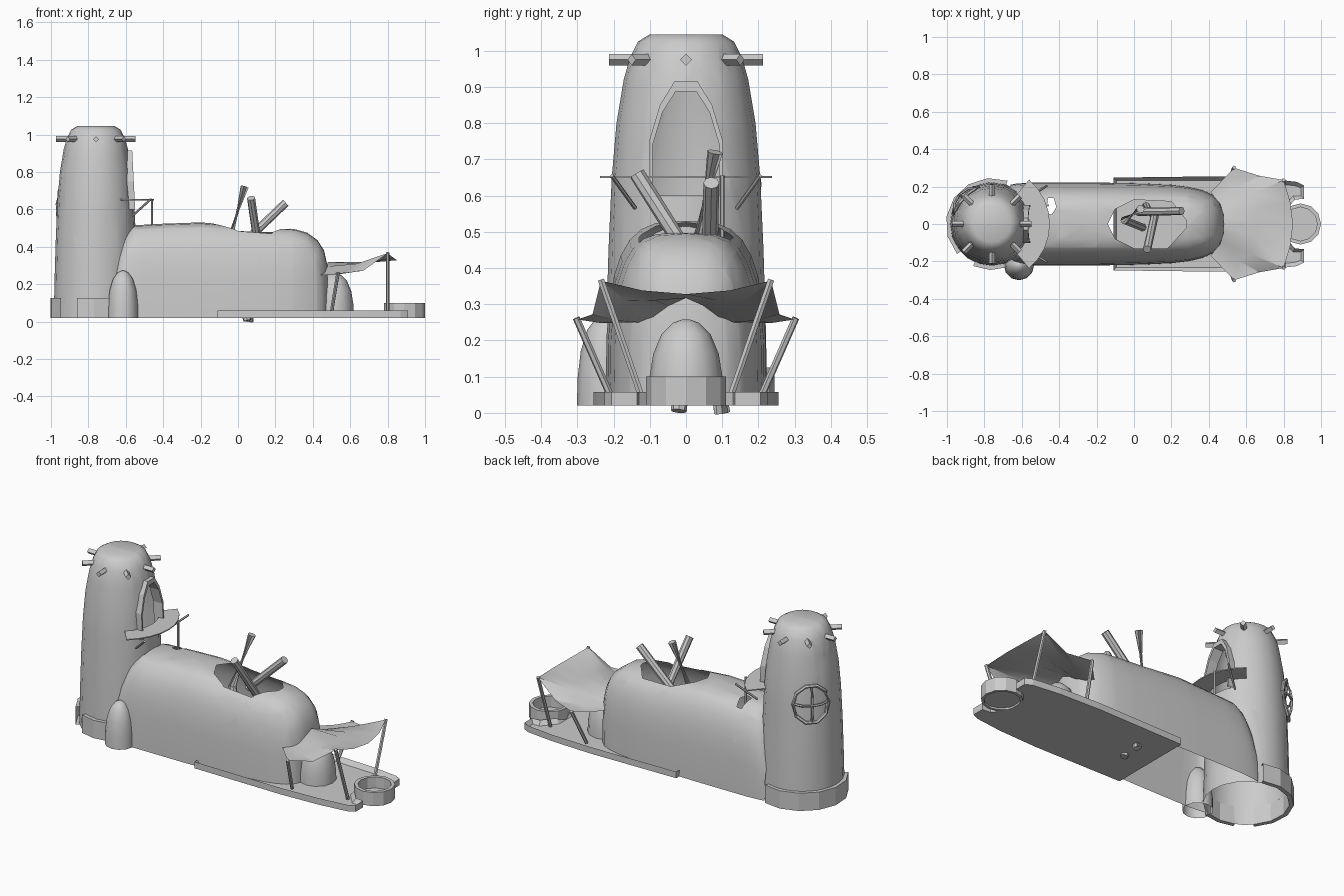
import bpy, bmesh
from math import sin, cos, pi, radians
from mathutils import Vector

if "Cube" in bpy.data.objects:
    bpy.data.objects.remove(bpy.data.objects["Cube"])

TX = -0.76  # tower centre


def make(name, bm, smooth=True, normals=True):
    if normals:
        bmesh.ops.recalc_face_normals(bm, faces=bm.faces)
    me = bpy.data.meshes.new(name)
    bm.to_mesh(me)
    bm.free()
    ob = bpy.data.objects.new(name, me)
    bpy.context.collection.objects.link(ob)
    bpy.ops.object.select_all(action='DESELECT')
    ob.select_set(True)
    bpy.context.view_layer.objects.active = ob
    if smooth:
        bpy.ops.object.shade_smooth_by_angle(angle=radians(35))
    return ob


def loft(rings, closed=True):
    bm = bmesh.new()
    vs = [[bm.verts.new(p) for p in r] for r in rings]
    for a, b in zip(vs, vs[1:]):
        n = len(a)
        for i in range(n if closed else n - 1):
            j = (i + 1) % n
            bm.faces.new((a[i], a[j], b[j], b[i]))
    return bm, vs


def lathe(profile, cx, cy, n):
    return loft([[(cx + r * cos(2 * pi * i / n), cy + r * sin(2 * pi * i / n), z)
                  for i in range(n)] for r, z in profile])


def prism(name, pts, depth, smooth=False):
    bm = bmesh.new()
    f = bm.faces.new([bm.verts.new(p) for p in pts])
    out = bmesh.ops.extrude_face_region(bm, geom=[f])['geom']
    bmesh.ops.translate(bm, vec=depth, verts=[v for v in out if isinstance(v, bmesh.types.BMVert)])
    return make(name, bm, smooth)


def tube(name, pts, r, sides=6, cyclic=False):
    # swept polygon along a short path
    pts = [Vector(p) for p in pts]
    n, rings = len(pts), []
    for i, p in enumerate(pts):
        a = pts[i - 1] if i or cyclic else p
        b = pts[(i + 1) % n] if i < n - 1 or cyclic else p
        t = (b - a).normalized()
        u = t.cross(Vector((0, 0, 1)) if abs(t.z) < 0.95 else Vector((1, 0, 0))).normalized()
        w = t.cross(u)
        rings.append([p + r * (cos(2 * pi * k / sides) * u + sin(2 * pi * k / sides) * w)
                      for k in range(sides)])
    if cyclic:
        rings.append(rings[0])
    bm, vs = loft(rings)
    if not cyclic:
        bm.faces.new(vs[0])
        bm.faces.new(vs[-1])
    return make(name, bm)


def cut(bm, poly, axis, inside):
    # slice a convex polygon opening through a shell
    for a, b in zip(poly, poly[1:] + poly[:1]):
        no = (Vector(b) - Vector(a)).cross(axis)
        bmesh.ops.bisect_plane(bm, geom=bm.verts[:] + bm.edges[:] + bm.faces[:],
                               plane_co=a, plane_no=no, dist=1e-5)
    sides = list(zip(poly, poly[1:] + poly[:1]))
    gone = []
    for f in bm.faces:
        c = f.calc_center_median()
        s = [(c - Vector(a)).dot((Vector(b) - Vector(a)).cross(axis)) for a, b in sides]
        if inside(c) and (max(s) < 0 or min(s) > 0):
            gone.append(f)
    bmesh.ops.delete(bm, geom=gone, context='FACES')


# Tower with doorway
bm, vs = lathe([(.225, .02), (.22, .25), (.214, .45), (.205, .65), (.192, .8), (.172, .92),
                (.155, .98), (.133, 1.025), (.1, 1.045)], TX, 0, 20)
bm.faces.new(vs[-1])
half = [(.092, .6), (.092, .74), (.065, .83), (.028, .888)]
door = [(0, y, z) for y, z in half] + [(0, -y, z) for y, z in reversed(half)]
cut(bm, door, Vector((1, 0, 0)), lambda c: c.x > TX)
make("tower", bm)

# Door frame
outer = [(.102, .6), (.102, .75), (.072, .85), (.032, .915)]
full = lambda h: h + [(-y, z) for y, z in reversed(h)]
lean = lambda z: .05 * (z - .6)
rows = []
for h, x in ((half, -.61), (outer, -.61), (outer, -.55), (half, -.55), (half, -.61)):
    rows.append([(x - lean(z), y, z) for y, z in full(h)])
bm, vs = loft(rows, False)
make("door_frame", bm, False)

# Roof pegs
for i in range(8):
    a = i * pi / 4
    tube("roof_peg", [(TX + r * cos(a), r * sin(a), .975) for r in (.12, .212)], .016, 4)

# Tower base band, in two pieces
for a0, a1, n in ((70, 221, 6), (246, 290, 2)):
    angs = [radians(a0 + (a1 - a0) * i / n) for i in range(n + 1)]
    prof = ((.222, .02), (.246, .02), (.246, .125), (.222, .125), (.222, .02))
    bm, vs = loft([[(TX + r * cos(a), r * sin(a), z) for a in angs] for r, z in prof], False)
    make("base_band", bm, False)

# Round window on the tower's rear side
def on_tower(u, v, off):
    a = radians(138) + u / .21
    r = .209 - .05 * v + off
    return (TX + r * cos(a), r * sin(a), .63 + v)

tube("window_rim", [on_tower(.1 * cos(k * pi / 5), .11 * sin(k * pi / 5), .004) for k in range(10)],
     .01, 6, True)
steps = [-1, -.5, 0, .5, 1]
tube("window_bar_upright", [on_tower(0, .11 * s, .025 * (1 - s * s)) for s in steps], .007)
tube("window_bar_across", [on_tower(.1 * s, 0, .025 * (1 - s * s)) for s in steps], .007)

# Balcony, braces and ladder pole
angs = [radians(-50 + 12.5 * i) for i in range(9)]
ring = lambda r, o: [(TX + r * cos(a), r * sin(a), .648) for a in angs[::o]]
prism("balcony", ring(.31, 1) + ring(.2, -1), (0, 0, .006))
for s in (-1, 1):
    tube("balcony_brace", [(-.465, s * .205, .655), (-.565, s * .14, .565)], .006)
tube("ladder_pole", [(-.46, .1, .655), (-.46, .1, .47)], .006)

# Long hall, open below, with smoke hole and hatch
stations = [(-.66, .21, .3), (-.635, .215, .41), (-.6, .218, .48), (-.55, .222, .515), (-.4, .222, .523),
            (-.2, .222, .53), (.05, .217, .51), (.2, .21, .502), (.3, .198, .495), (.37, .18, .475),
            (.425, .155, .435), (.46, .12, .38), (.478, .075, .3)]
rings = []
for x, w, h in stations:
    row = []
    for k in range(17):
        t = pi * k / 16
        c, s = cos(t), sin(t)
        row.append((x, w * (1 if c > 0 else -1) * abs(c) ** .6, .02 + (h - .02) * max(s, 0) ** .6))
    rings.append(row)
bm, vs = loft(rings, False)
bm.faces.new(vs[-1])
up = Vector((0, 0, 1))
cut(bm, [(x, y, 0) for x, y in ((-.14, 0), (-.1, -.08), (0, -.13), (.18, -.13), (.28, -.02),
                                (.28, .02), (.2, .12), (0, .13), (-.1, .08))], up, lambda c: c.z > .3)
cut(bm, [(x, y, 0) for x, y in ((-.47, .06), (-.44, .05), (-.415, .09), (-.43, .14), (-.46, .14))],
    up, lambda c: c.z > .3)
make("hall", bm)

# Logs in the smoke hole
tube("log_tall", [(.035, .08, .72), (-.05, .02, .42), (.05, -.02, .005)], .022, 8)
tube("log_front", [(.07, -.135, .66), (.11, .04, .38), (.06, .1, 0)], .022, 8)
tube("log_side", [(.255, .07, .635), (.02, .065, .41)], .022, 8)

# Rounded pods
for name, x, y, r, top in (("side_pod", -.615, -.22, .081, .272), ("front_pod", .515, 0, .104, .258)):
    H = top - .02
    bm, vs = lathe([(r, .02), (r * .98, .02 + H * .3), (r * .87, .02 + H * .6), (r * .65, .02 + H * .83),
                    (r * .35, .02 + H * .96), (r * .1, top)], x, y, 12)
    bm.faces.new(vs[-1])
    make(name, bm)

# Deck with raised rim
edge = [(-.11, .248), (.45, .255), (.7, .245), (.87, .225), (.91, .205), (.91, .135), (.86, .13), (.8, .06)]
bm = bmesh.new()
f = bm.faces.new([bm.verts.new((x, y, .02)) for x, y in edge + [(x, -y) for x, y in reversed(edge)]])
top = bmesh.ops.extrude_face_region(bm, geom=[f])['geom']
bmesh.ops.translate(bm, vec=(0, 0, .038), verts=[v for v in top if isinstance(v, bmesh.types.BMVert)])
bm.normal_update()
if not f.is_valid or not any(g is f for g in bm.faces):
    bm.faces.new([v for v in bm.verts if v.co.z < .03])
bmesh.ops.recalc_face_normals(bm, faces=bm.faces)
cap = max(bm.faces, key=lambda g: g.calc_center_median().z)
bmesh.ops.inset_region(bm, faces=[cap], thickness=.022)
bmesh.ops.translate(bm, vec=(0, 0, -.025), verts=cap.verts)
make("deck", bm, False)

# Tub at the bow
bm, vs = lathe([(.09, .035), (.09, .1), (.11, .1), (.11, .02), (.095, .02), (.095, .03)], .89, 0, 12)
bm.faces.new(vs[0])
bm.faces.new(vs[-1])
make("tub", bm, False)

# Awning and its poles
inner = [(.41, .17, .25), (.44, .13, .25), (.465, .09, .265), (.478, .05, .295), (.48, 0, .318)]
rim = [(.535, .3, .258), (.67, .258, .272), (.8, .235, .365), (.835, .12, .338), (.85, 0, .328)]
mirror = lambda h: h + [(x, -y, z) for x, y, z in reversed(h[:-1])]
mid = [tuple(Vector(a).lerp(Vector(b), .5) - Vector((0, 0, .006))) for a, b in zip(inner, rim)]
bm, vs = loft([mirror(inner), mirror(mid), mirror(rim)], False)
make("awning", bm)
for s in (-1, 1):
    tube("awning_pole_front", [(.8, s * .235, .368), (.8, s * .118, .03)], .01)
    tube("awning_pole_side", [(.535, s * .303, .262), (.5, s * .21, .05)], .01)
